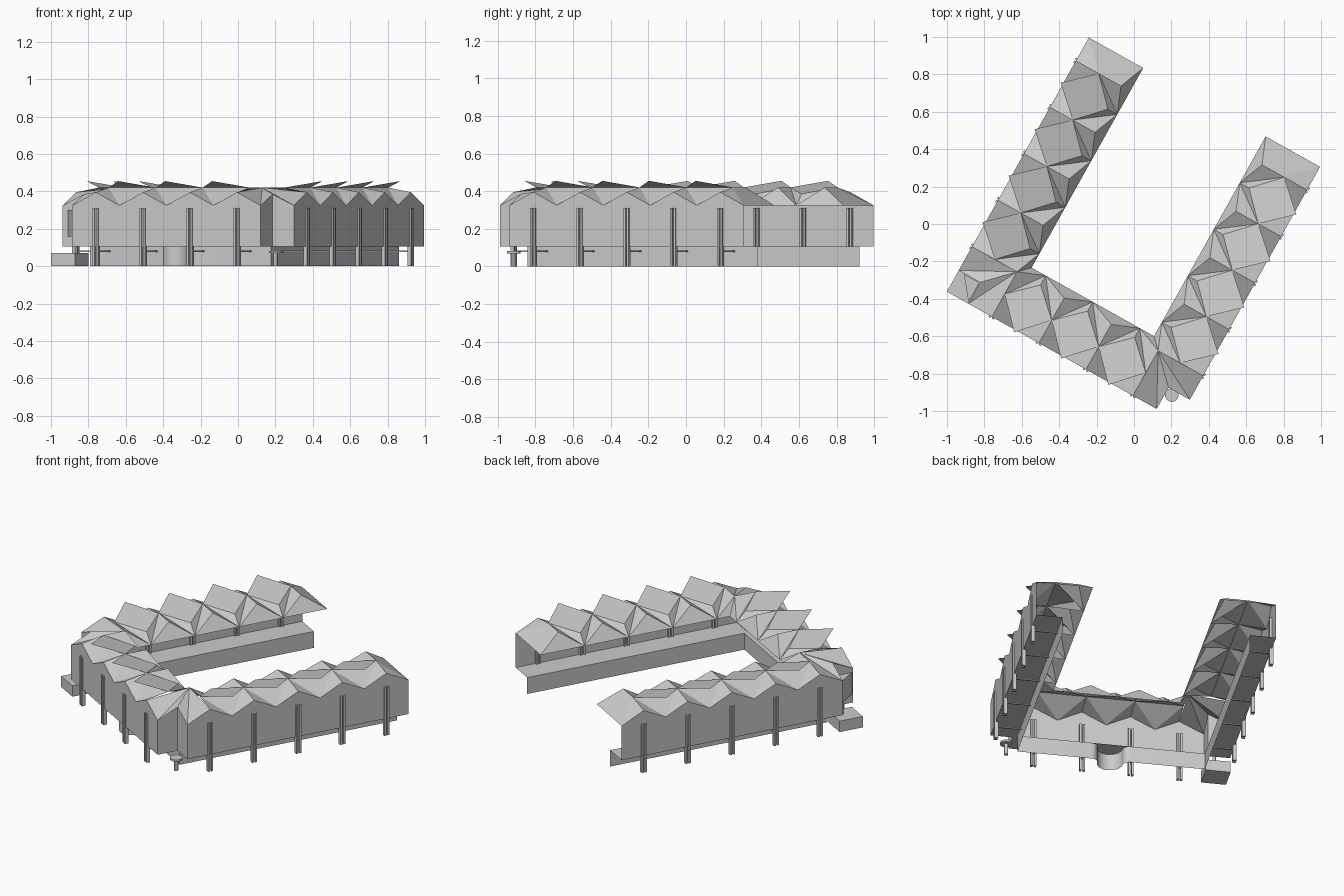
import bpy, bmesh, math
from math import sin, cos, pi

if "Cube" in bpy.data.objects:
    bpy.data.objects.remove(bpy.data.objects["Cube"])

# Plan is drawn in a local square frame (S, t), then turned onto the site
def site(p):
    s, t, z = p[0] + 0.011, p[1], p[2]
    return (0.873 * s + 0.488 * t, -0.488 * s + 0.873 * t, z)

def make(name, faces, smooth=False):
    bm = bmesh.new()
    for f in faces:
        bm.faces.new([bm.verts.new(site(p)) for p in f])
    bmesh.ops.remove_doubles(bm, verts=bm.verts, dist=0.0005)
    bmesh.ops.recalc_face_normals(bm, faces=bm.faces)
    me = bpy.data.meshes.new(name)
    bm.to_mesh(me)
    bm.free()
    ob = bpy.data.objects.new(name, me)
    bpy.context.collection.objects.link(ob)
    if smooth:
        bpy.ops.object.select_all(action='DESELECT')
        ob.select_set(True)
        bpy.context.view_layer.objects.active = ob
        bpy.ops.object.shade_smooth_by_angle()
    return ob

def prism(plan, z0, z1):
    n = len(plan)
    fs = [[(x, y, z0) for x, y in plan], [(x, y, z1) for x, y in plan]]
    for i in range(n):
        (ax, ay), (bx, by) = plan[i], plan[(i + 1) % n]
        fs.append([(ax, ay, z0), (bx, by, z0), (bx, by, z1), (ax, ay, z1)])
    return fs

def circle(cx, cy, r, n=20):
    return [(cx + r * cos(2 * pi * i / n), cy + r * sin(2 * pi * i / n)) for i in range(n)]

OUT, BOT, END = 0.708, -0.804, 0.752      # outer lines of wings, cross wing, wing ends
W, NODE, RE = 0.333, 0.14, 0.276          # roof width, mid node, ridge end
NS, NT = 0.577, -0.674                    # corner notch
LOW, PEAK, RIDGE, TIP = 0.325, 0.395, 0.42, 0.455
FLOOR, DEPTH = 0.105, 0.154
wing_r = [-0.528 + 0.2845 * i for i in range(5)]
cross_r = [-0.432 + 0.288 * i for i in range(4)]

def wing(g):
    return lambda a, w, z: (g * (OUT - w), a, z)

def cross(a, w, z):
    return (a, BOT + w, z)

places = [("right_wing", wing(1), wing_r), ("left_wing", wing(-1), wing_r),
          ("cross_wing", cross, cross_r)]

for name, P, R in places:
    roof, sails = [], []
    mids = [(a + b) / 2 for a, b in zip(R, R[1:])]
    for a, b, m in zip(R, R[1:], mids):
        v, eave = P(m, 0, LOW), P(m, W, LOW)
        na, nb, inner = P(a, NODE, RIDGE), P(b, NODE, RIDGE), P(m, RE, 0.385)
        # folded slopes between ridges
        roof += [[P(a, 0, PEAK), v, na], [P(b, 0, PEAK), nb, v], [na, v, nb]]
        roof += [[na, inner, eave], [na, eave, P(a, RE, RIDGE)],
                 [nb, eave, inner], [nb, P(b, RE, RIDGE), eave]]
        # tilted diamond rising to the outer side
        sails.append([na, P(m, -0.014, TIP), nb, inner])
    # courtyard hips
    for i in range(1, len(R) - 1):
        roof.append([P(mids[i - 1], W, LOW), P(R[i], RE, RIDGE), P(mids[i], W, LOW)])
    if R is wing_r:
        # sloping panel at the free end
        o, k, e = P(END, 0, LOW), P(END, W, LOW), P(R[-1], RE, RIDGE)
        n = P(R[-1], NODE, RIDGE)
        roof += [[P(R[-1], 0, PEAK), n, o], [n, k, o], [n, e, k], [P(mids[-1], W, LOW), e, k]]
    make(name + "_roof", roof)
    make(name + "_roof_diamonds", sails)

    # outer wall with zigzag top
    lo, hi = (NT, END) if R is wing_r else (-NS, NS)
    top = [(lo, LOW)]
    for i, a in enumerate(R):
        top.append((a, PEAK))
        top.append((mids[i], LOW) if i < len(mids) else (hi, LOW))
    make(name + "_outer_wall",
         [[P(a, 0, FLOOR), P(b, 0, FLOOR), P(b, 0, zb), P(a, 0, za)]
          for (a, za), (b, zb) in zip(top, top[1:])])
    # raised floor
    make(name + "_floor", [[P(lo, 0, FLOOR), P(hi, 0, FLOOR),
                            P(hi, DEPTH, FLOOR), P(lo, DEPTH, FLOOR)]])
    # paired posts and thin arms back to the base
    posts, arms = [], []
    for a in R:
        for d in (-0.01, 0.01):
            q = [P(a + d + x, w, 0)[:2] for x, w in
                 ((-0.006, -0.008), (0.006, -0.008), (0.006, 0.014), (-0.006, 0.014))]
            posts += prism(q, 0, 0.31)
        q = [P(a + x, w, 0)[:2] for x, w in
             ((-0.006, 0), (0.006, 0), (0.003, DEPTH), (-0.003, DEPTH))]
        arms += prism(q, 0.077, 0.084)
    make(name + "_posts", posts)
    make(name + "_arms", arms)

# Fan roofs and notch walls at the two corners
for name, g in (("right", 1), ("left", -1)):
    C = (g * 0.432, -0.528, RIDGE)
    N = (g * NS, NT, 0.385)
    V1, V2 = (g * NS, BOT, LOW), (g * OUT, NT, LOW)
    K = (g * 0.375, BOT + W, LOW)
    make(name + "_corner_roof", [
        [(g * 0.432, BOT, PEAK), V1, C], [V1, N, C], [N, V2, C],
        [V2, (g * OUT, -0.528, PEAK), C],
        [C, K, (g * 0.288, BOT + W, LOW)],
        [C, (g * (OUT - W), wing_r[0] + 0.14225, LOW), K]])
    make(name + "_notch_walls", [
        [(g * NS, BOT, FLOOR), (g * NS, NT, FLOOR), N, V1],
        [(g * NS, NT, FLOOR), (g * OUT, NT, FLOOR), V2, N]])

# Recessed base wall with a rounded niche in the middle
b, y = OUT - DEPTH, BOT + DEPTH
half = [(b, END), (b, y)]
half += [(0.115 - 0.04 * sin(k * pi / 12), y - 0.04 + 0.04 * cos(k * pi / 12)) for k in range(7)]
half += [(0.075 * cos(k * pi / 20), y - 0.04 - 0.075 * sin(k * pi / 20)) for k in range(1, 11)]
path = half + [(-x, t) for x, t in half[-2::-1]]
make("base_wall", [[(p[0], p[1], 0), (q[0], q[1], 0), (q[0], q[1], FLOOR), (p[0], p[1], FLOOR)]
                   for p, q in zip(path, path[1:])], smooth=True)

# Entrance terrace, corner bay and its post at the left
make("entrance_terrace", prism([(-OUT, BOT), (-0.56, BOT), (-0.56, -0.655), (-OUT, -0.655)], 0, 0.07))
make("corner_bay", prism([(-0.675, -0.677), (-0.58, -0.795), (-0.58, -0.677)], 0.16, 0.30))
make("corner_post", prism(circle(-0.62, -0.71, 0.01, 12), 0.07, 0.16))

# Round table on a stem in the right notch
make("round_table_top", prism(circle(0.612, -0.70, 0.036), 0.07, 0.082), smooth=True)
make("round_table_stem", prism(circle(0.612, -0.70, 0.012, 12), 0, 0.07), smooth=True)
